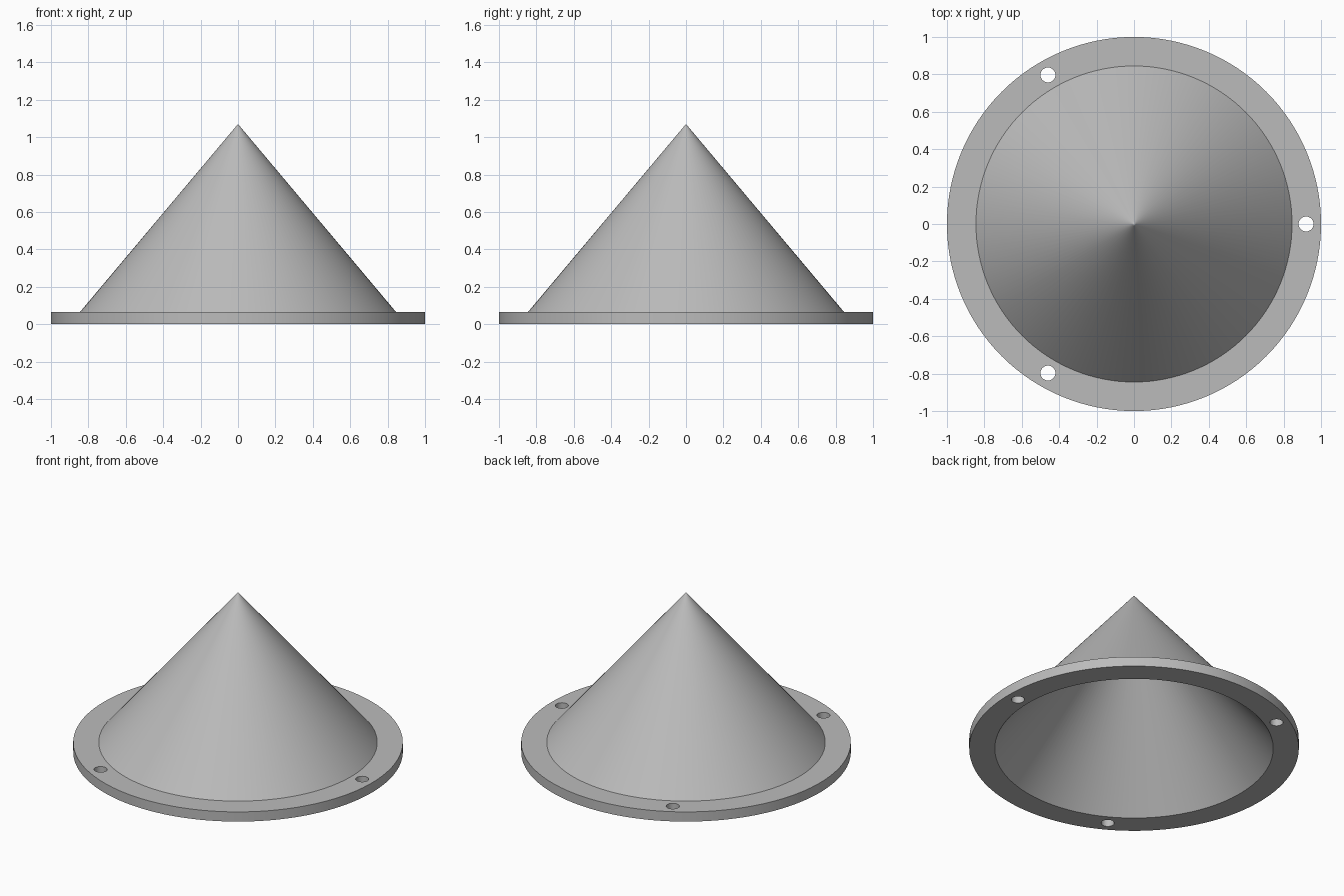
import bpy, bmesh, math
from mathutils import Vector

if "Cube" in bpy.data.objects:
    bpy.data.objects.remove(bpy.data.objects["Cube"], do_unlink=True)

SEGMENTS = 128
FLANGE_H = 0.065
CONE_R = 0.845
RISE = 1.005
HOLE_RING, HOLE_R = 0.92, 0.04

grey = bpy.data.materials.new("plain grey")
grey.use_nodes = True
colour = (0.5, 0.5, 0.5, 1)
grey.diffuse_color = colour
grey.node_tree.nodes["Principled BSDF"].inputs["Base Color"].default_value = colour


def add_object(name, bm):
    bmesh.ops.recalc_face_normals(bm, faces=bm.faces)
    mesh = bpy.data.meshes.new(name)
    bm.to_mesh(mesh)
    bm.free()
    mesh.materials.append(grey)
    obj = bpy.data.objects.new(name, mesh)
    bpy.context.collection.objects.link(obj)
    return obj


def cone_line(base_z):
    """Profile points from tip to rim; the ring by the tip keeps shading even."""
    return [(r, base_z + RISE * (1 - r / CONE_R)) for r in (0, 0.01, CONE_R)]


# Hollow cone with a flat flange, turned from one profile
profile = cone_line(FLANGE_H) + [(1, FLANGE_H), (1, 0)] + cone_line(0)[::-1]
bm = bmesh.new()
verts = [bm.verts.new((r, 0, z)) for r, z in profile]
edges = [bm.edges.new(pair) for pair in zip(verts, verts[1:])]
bmesh.ops.spin(bm, geom=verts + edges, cent=(0, 0, 0), axis=(0, 0, 1),
               angle=math.tau, steps=SEGMENTS, use_duplicate=False)
bmesh.ops.remove_doubles(bm, verts=bm.verts, dist=0.0001)
body = add_object("flanged_cone", bm)

# Three bolt holes through the flange
bm = bmesh.new()
for i in range(3):
    a = i * math.tau / 3
    ring = bmesh.ops.create_cone(bm, cap_ends=True, segments=32, radius1=HOLE_R,
                                 radius2=HOLE_R, depth=0.4)["verts"]
    bmesh.ops.translate(bm, verts=ring,
                        vec=Vector((math.cos(a), math.sin(a), 0)) * HOLE_RING)
cutter = add_object("hole_cutter", bm)
cutter.hide_render = True

bpy.context.view_layer.objects.active = body
bpy.ops.object.select_all(action='DESELECT')
body.select_set(True)
cut = body.modifiers.new("bolt_holes", 'BOOLEAN')
cut.operation = 'DIFFERENCE'
cut.solver = 'EXACT'
cut.object = cutter
bpy.ops.object.modifier_apply(modifier=cut.name)
bpy.data.objects.remove(cutter, do_unlink=True)
bpy.ops.object.shade_smooth_by_angle(angle=math.radians(30))
